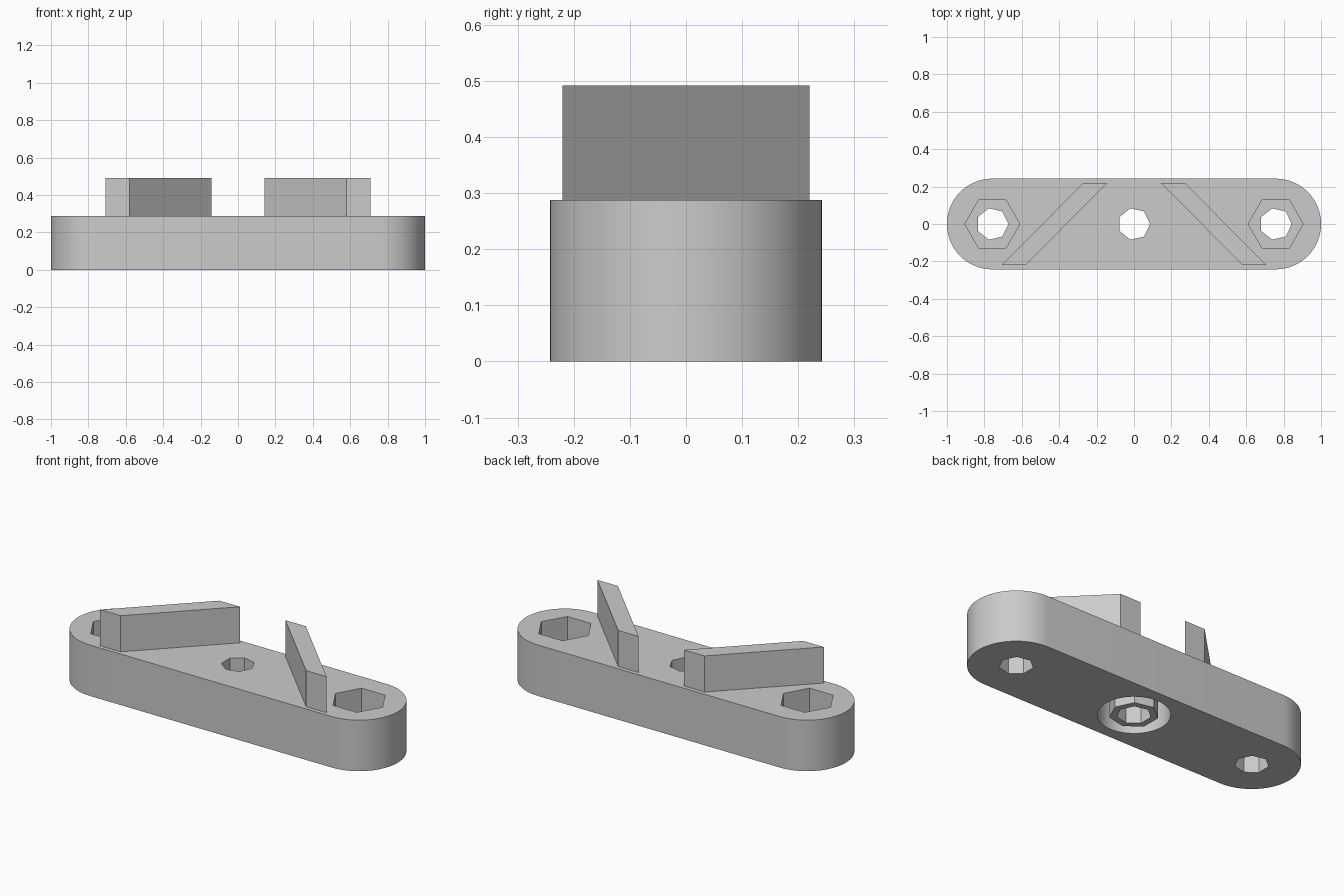
import bpy, bmesh
from math import cos, sin, pi

cube = bpy.data.objects.get("Cube")
if cube:
    bpy.data.objects.remove(cube, do_unlink=True)

HEIGHT, END_R, END_X = 0.288, 0.2425, 0.7575
HOLE_R, HEX_R, BOSS_R, BORE_R = 0.086, 0.147, 0.123, 0.181
POCKET, BORE = 0.15, 0.17
BAR_TOP, BAR_Y = 0.492, 0.22

grey = bpy.data.materials.new("plain_grey")
grey.use_nodes = True
colour = (0.6, 0.6, 0.6, 1)
grey.diffuse_color = colour
grey.node_tree.nodes["Principled BSDF"].inputs["Base Color"].default_value = colour


def prism(name, outline, z0, z1):
    """Extrude a counter-clockwise outline between two heights."""
    bm = bmesh.new()
    face = bm.faces.new([bm.verts.new((x, y, z0)) for x, y in outline])
    grown = bmesh.ops.extrude_face_region(bm, geom=[face])["geom"]
    top = [v for v in grown if isinstance(v, bmesh.types.BMVert)]
    bmesh.ops.translate(bm, verts=top, vec=(0, 0, z1 - z0))
    bmesh.ops.recalc_face_normals(bm, faces=bm.faces)
    mesh = bpy.data.meshes.new(name)
    bm.to_mesh(mesh)
    bm.free()
    mesh.materials.append(grey)
    obj = bpy.data.objects.new(name, mesh)
    bpy.context.collection.objects.link(obj)
    return obj


def polygon(x, radius, sides):
    return [(x + radius * cos(2 * pi * i / sides), radius * sin(2 * pi * i / sides))
            for i in range(sides)]


def cut(target, name, outline, z0, z1):
    cutter = prism(name, outline, z0, z1)
    cutter.hide_render = True
    mod = target.modifiers.new(name, 'BOOLEAN')
    mod.operation, mod.solver, mod.object = 'DIFFERENCE', 'EXACT', cutter
    bpy.context.view_layer.objects.active = target
    bpy.ops.object.modifier_apply(modifier=name)
    bpy.data.objects.remove(cutter, do_unlink=True)


# Rounded base plate
arc = [-pi / 2 + pi * i / 32 for i in range(33)]
outline = [(END_X + END_R * cos(a), END_R * sin(a)) for a in arc]
outline += [(-x, -y) for x, y in outline]
base = prism("base_plate", outline, 0, HEIGHT)

# Round recess underneath, with a faceted boss standing in it
cut(base, "recess_cutter", polygon(0, BORE_R, 64), -0.1, BORE)
boss = prism("centre_boss", polygon(0, BOSS_R, 7), 0, BORE)
cut(boss, "boss_hole_cutter", polygon(0, HOLE_R, 7), -0.1, HEIGHT)

# Through holes, and hexagonal pockets at both ends
for x in (-END_X, 0, END_X):
    cut(base, "hole_cutter", polygon(x, HOLE_R, 7), -0.1, HEIGHT + 0.1)
    if x:
        cut(base, "pocket_cutter", polygon(x, HEX_R, 6), HEIGHT - POCKET, HEIGHT + 0.1)

# Slanted upright bars, mirrored
for side, name in ((1, "left_bar"), (-1, "right_bar")):
    prism(name, [(side * 0.58, -BAR_Y), (side * 0.708, -BAR_Y),
                 (side * 0.27, BAR_Y), (side * 0.142, BAR_Y)], HEIGHT, BAR_TOP)

# Smooth the round walls, keep the edges sharp
bpy.ops.object.select_all(action='DESELECT')
base.select_set(True)
bpy.context.view_layer.objects.active = base
bpy.ops.object.shade_smooth_by_angle(angle=pi / 6)
